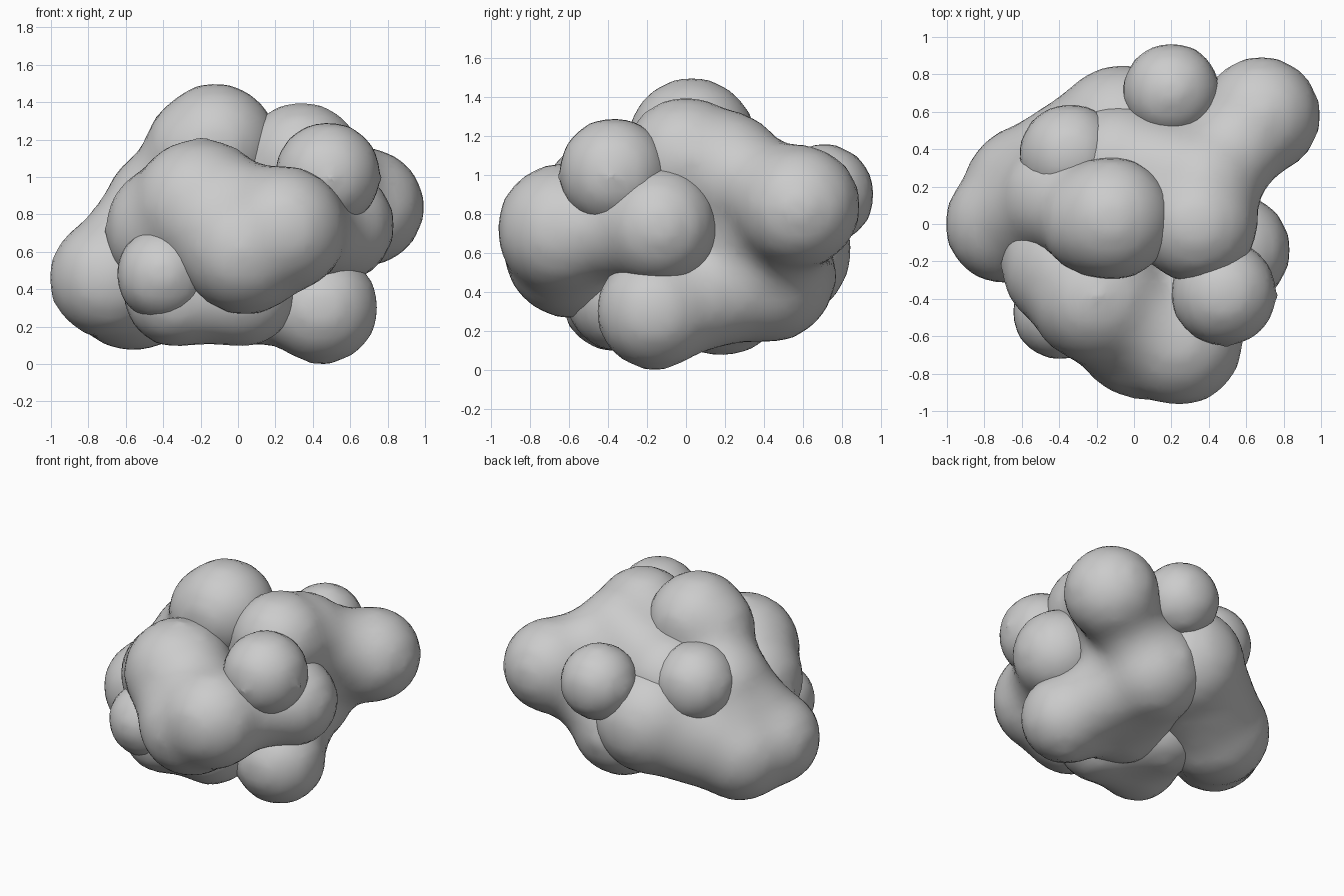
import bpy, bmesh
from mathutils import Vector, Matrix


def lump(name, balls, links=()):
    """One soft lump: balls (x, y, z, r), joined by necks, fused and smoothed."""
    bm = bmesh.new()

    def ball(c, r):
        bmesh.ops.create_icosphere(bm, subdivisions=3, radius=r, matrix=Matrix.Translation(c))

    for x, y, z, r in balls:
        ball((x, y, z), r + 0.02)
    for a, b, neck in links:
        pa, pb = Vector(balls[a]), Vector(balls[b])
        for i in range(1, 6):
            t = i / 6
            p = pa.lerp(pb, t)
            pinch = 1 - (1 - neck) * 4 * t * (1 - t)
            ball(p.xyz, p.w * pinch)
    me = bpy.data.meshes.new(name)
    bm.to_mesh(me)
    bm.free()
    ob = bpy.data.objects.new(name, me)
    bpy.context.collection.objects.link(ob)
    rm = ob.modifiers.new("fuse", 'REMESH')
    rm.mode = 'VOXEL'
    rm.voxel_size = 0.055
    rm.use_smooth_shade = True
    sm = ob.modifiers.new("soften", 'SMOOTH')
    sm.factor = 0.5
    sm.iterations = 9
    return ob


# crown, the ridge down the left side and the low left mass sweeping to the back
lump("crown_and_left_lump",
     [(-0.12, 0.03, 1.17, 0.32), (-0.2, 0.02, 1.14, 0.29), (-0.4, 0.14, 0.84, 0.3),
      (-0.69, 0.0, 0.46, 0.31), (-0.56, 0.18, 0.42, 0.34), (-0.06, 0.47, 0.62, 0.37)],
     [(1, 2, 0.95), (2, 3, 0.97), (2, 4, 1), (3, 4, 1), (4, 5, 1)])
# upper right arm reaching to the back, flowing down into the base
lump("right_arm_and_base",
     [(0.34, 0.0, 1.08, 0.31), (0.37, 0.2, 1.02, 0.3), (0.68, 0.58, 0.84, 0.305),
      (0.3, 0.32, 0.75, 0.33), (0.45, -0.16, 0.3, 0.29), (0.05, -0.05, 0.43, 0.32),
      (0.2, 0.42, 0.49, 0.34), (-0.08, 0.32, 0.86, 0.31), (0.15, 0.1, 0.95, 0.3)],
     [(0, 1, 1), (1, 2, 0.9), (1, 3, 1), (3, 6, 1), (2, 6, 0.8),
      (4, 5, 0.9), (5, 6, 1), (4, 6, 0.92), (3, 7, 1), (1, 7, 1), (7, 8, 1)])
# flat mass under the front
lump("under_lump", [(-0.33, -0.36, 0.37, 0.27), (0.02, -0.33, 0.38, 0.28),
                    (-0.25, 0.0, 0.42, 0.3)], [(0, 1, 1), (0, 2, 1), (1, 2, 1)])
# front bean with its side bulge
lump("front_lump", [(0.24, -0.63, 0.72, 0.33), (-0.2, -0.38, 0.84, 0.355),
                    (0.04, -0.59, 0.61, 0.335), (0.53, -0.14, 0.74, 0.295),
                    (-0.36, -0.22, 0.72, 0.34)],
     [(0, 1, 0.92), (0, 2, 1), (1, 2, 1), (0, 3, 0.88), (1, 4, 1)])
# single balls
for name, c in {"front_right_ball": (0.48, -0.37, 1.01, 0.275),
                "back_ball": (0.2, 0.71, 0.9, 0.25),
                "back_left_ball": (-0.34, 0.37, 0.91, 0.265),
                "front_left_ball": (-0.4, -0.47, 0.48, 0.245)}.items():
    lump(name, [c])
